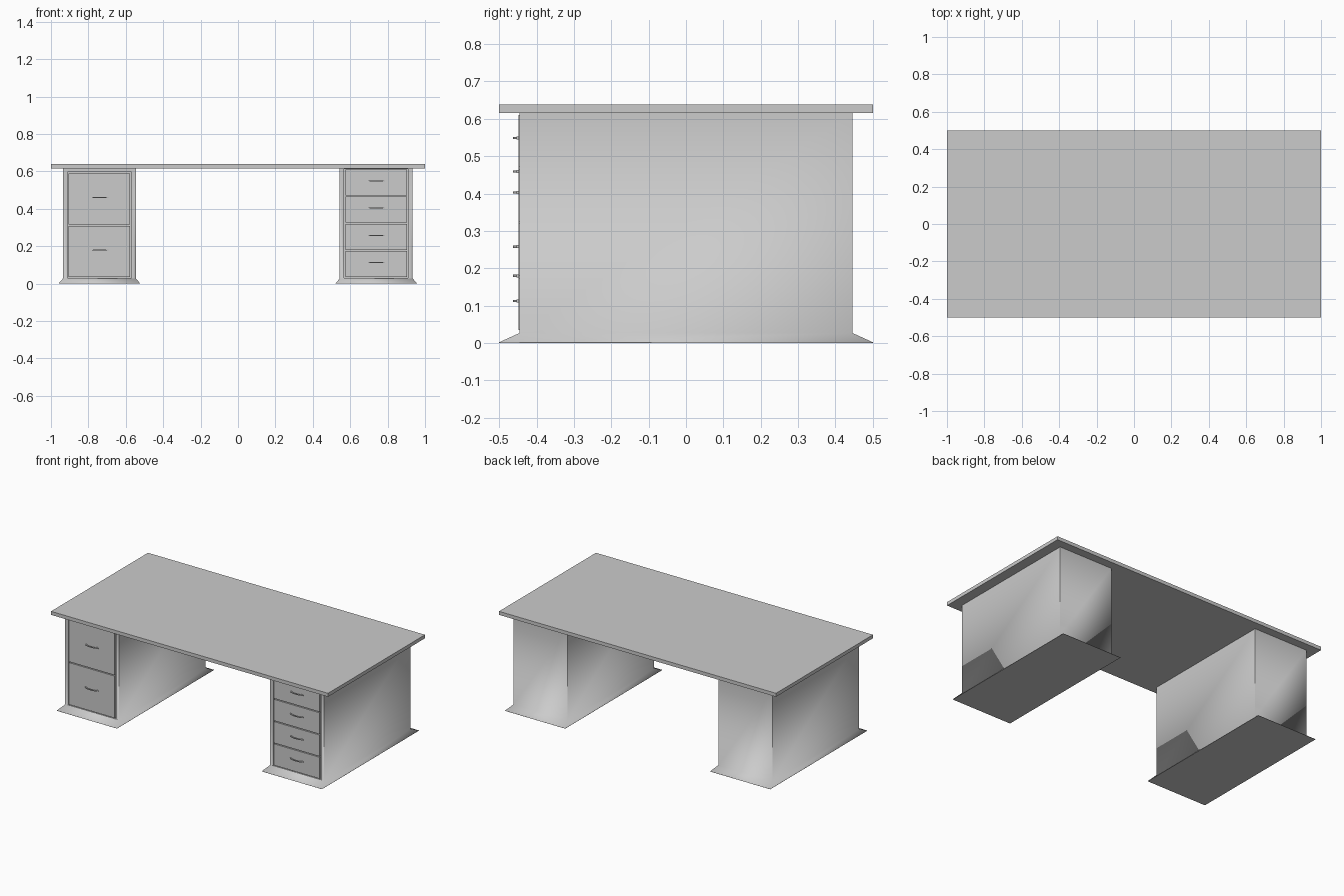
import bpy, bmesh, math

if "Cube" in bpy.data.objects:
    bpy.data.objects.remove(bpy.data.objects["Cube"])

FRONT = -0.445      # front plane of the pedestals
TOP_Z = 0.615       # underside of the desk top


def finish(name, bm, smooth_angle=None):
    bmesh.ops.recalc_face_normals(bm, faces=bm.faces)
    mesh = bpy.data.meshes.new(name)
    bm.to_mesh(mesh)
    bm.free()
    ob = bpy.data.objects.new(name, mesh)
    bpy.context.collection.objects.link(ob)
    if smooth_angle:
        bpy.ops.object.select_all(action='DESELECT')
        ob.select_set(True)
        bpy.context.view_layer.objects.active = ob
        bpy.ops.object.shade_smooth_by_angle(angle=math.radians(smooth_angle))
    return ob


def box(name, x0, x1, y0, y1, z0, z1):
    bm = bmesh.new()
    bmesh.ops.create_cube(bm, size=1)
    for v in bm.verts:
        v.co = ((x0 + x1) / 2 + v.co.x * (x1 - x0),
                (y0 + y1) / 2 + v.co.y * (y1 - y0),
                (z0 + z1) / 2 + v.co.z * (z1 - z0))
    return finish(name, bm)


def pedestal(name, cx, recess_top):
    # stacked rectangles: wide foot, flare, straight walls
    bm = bmesh.new()
    rings = []
    for hx, hy, z in ((0.217, 0.5, 0), (0.217, 0.5, 0.002),
                      (0.195, -FRONT, 0.027), (0.195, -FRONT, TOP_Z)):
        rings.append([bm.verts.new((cx + sx * hx, sy * hy, z))
                      for sx, sy in ((-1, -1), (1, -1), (1, 1), (-1, 1))])
    bm.faces.new(rings[0][::-1])
    bm.faces.new(rings[-1])
    for a, b in zip(rings, rings[1:]):
        for i in range(4):
            j = (i + 1) % 4
            f = bm.faces.new((a[i], a[j], b[j], b[i]))
            if i == 0:
                front = f
    # shallow recess behind the drawer fronts
    bm.normal_update()
    bmesh.ops.inset_individual(bm, faces=[front], thickness=0.02)
    for v in front.verts:
        v.co.x = cx + math.copysign(0.171, v.co.x - cx)
        v.co.z = 0.03 if v.co.z < 0.3 else recess_top
    inner = bmesh.ops.extrude_discrete_faces(bm, faces=[front])['faces'][0]
    bmesh.ops.translate(bm, verts=inner.verts, vec=(0, 0.012, 0))
    return finish(name, bm, 70)


def handle(name, cx, z):
    # bowed bar swept as a flat strip with a square section
    bm = bmesh.new()
    n, h, t = 12, 0.003, 0.005
    rings = []
    for i in range(n + 1):
        u = -1 + 2 * i / n
        x = cx + 0.048 * u
        y = -0.463 + 0.010 * u * u
        rings.append([bm.verts.new((x, y + dy, z + dz))
                      for dy, dz in ((0, -h), (t, -h), (t, h), (0, h))])
    for a, b in zip(rings, rings[1:]):
        for i in range(4):
            j = (i + 1) % 4
            bm.faces.new((a[i], a[j], b[j], b[i]))
    bm.faces.new(rings[0])
    bm.faces.new(rings[-1][::-1])
    finish(name, bm, 30)
    # posts joining the bar to the drawer front
    for side, s in (("left", -1), ("right", 1)):
        px = cx + s * 0.04
        box(f"{name}_{side}_post", px - 0.005, px + 0.005,
            -0.454, -0.446, z - 0.004, z + 0.004)


# desk top
box("desk_top", -1, 1, -0.5, 0.5, TOP_Z, 0.638)

# pedestals with drawers: centre, drawer count, top of drawers
for side, cx, count, top in (("left", -0.741, 2, 0.588), ("right", 0.739, 4, 0.61)):
    pedestal(f"{side}_pedestal", cx, min(top + 0.008, 0.613))
    bottom, gap = 0.035, 0.006
    pitch = (top + gap - bottom) / count
    for k in range(count):
        z0 = bottom + k * pitch
        z1 = z0 + pitch - gap
        box(f"{side}_drawer_{k + 1}", cx - 0.164, cx + 0.164,
            FRONT + 0.014, FRONT - 0.003, z0, z1)
        handle(f"{side}_handle_{k + 1}", cx, (z0 + z1) / 2 + 0.008)
